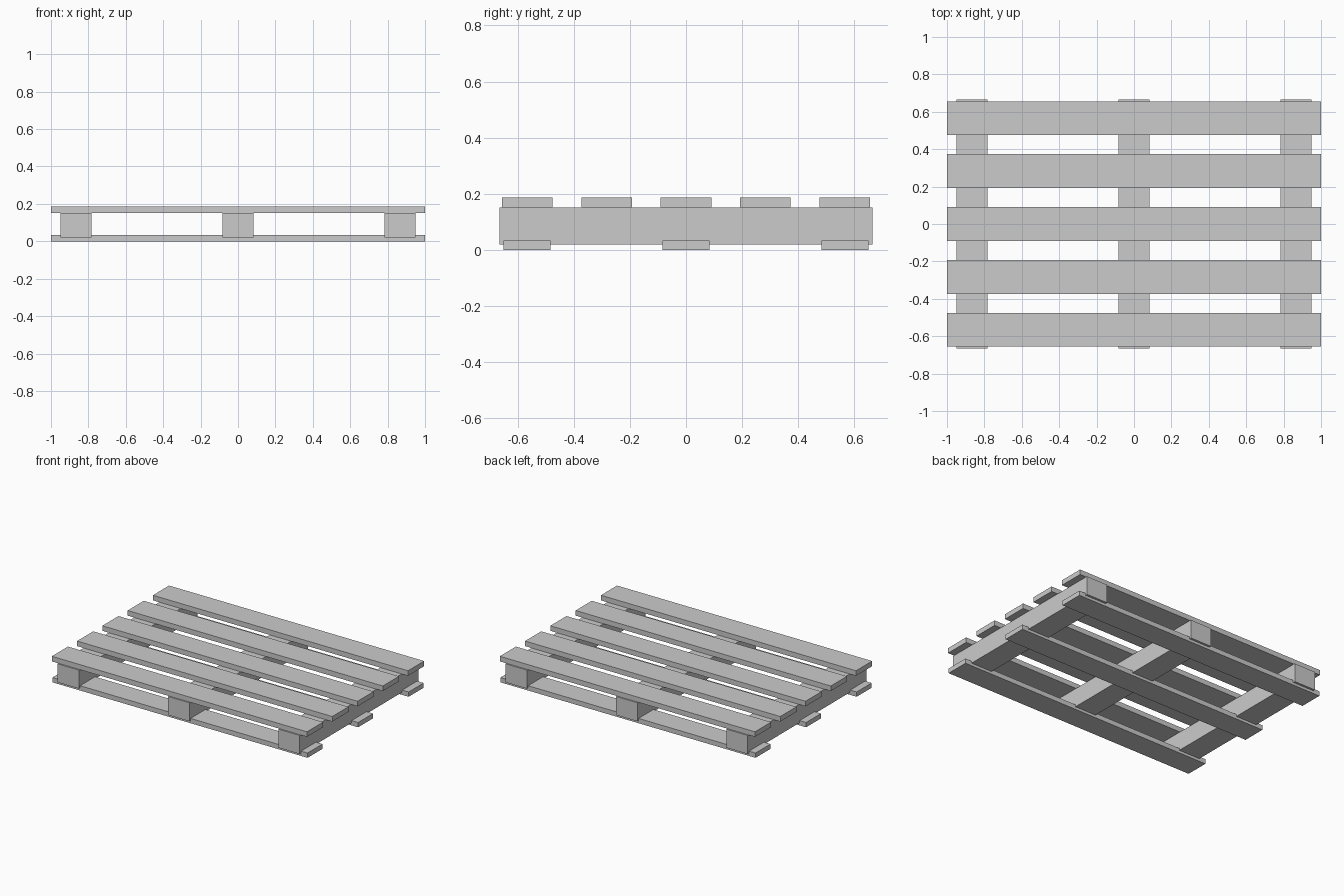
import bpy

if "Cube" in bpy.data.objects:
    bpy.data.objects.remove(bpy.data.objects["Cube"])


def box(name, center, size):
    bpy.ops.mesh.primitive_cube_add(size=1, location=center)
    obj = bpy.context.object
    obj.name = name
    obj.scale = size
    bpy.ops.object.transform_apply(location=False, rotation=False, scale=True)
    return obj


TOP_Z, DECK_Z = 0.187, 0.151      # top and underside of the deck boards
BEAM_Z, BASE_Z = 0.019, 0.034     # beam underside, top of the base boards
SPACING = 0.283                   # distance between deck boards

# Deck boards running along x
for i in range(-2, 3):
    box(f"deck_board_{i + 3}", (0, i * SPACING, (TOP_Z + DECK_Z) / 2),
        (2.0, 0.18, TOP_Z - DECK_Z))

# Support beams running along y, let into the base boards
for i in (-1, 0, 1):
    box(f"support_beam_{i + 2}", (i * 0.866, 0, (DECK_Z + BEAM_Z) / 2),
        (0.167, 1.33, DECK_Z - BEAM_Z))

# Base boards under the outer and middle deck boards
for i in (-1, 0, 1):
    box(f"base_board_{i + 2}", (0, i * 2 * SPACING, BASE_Z / 2),
        (2.0, 0.167, BASE_Z))
